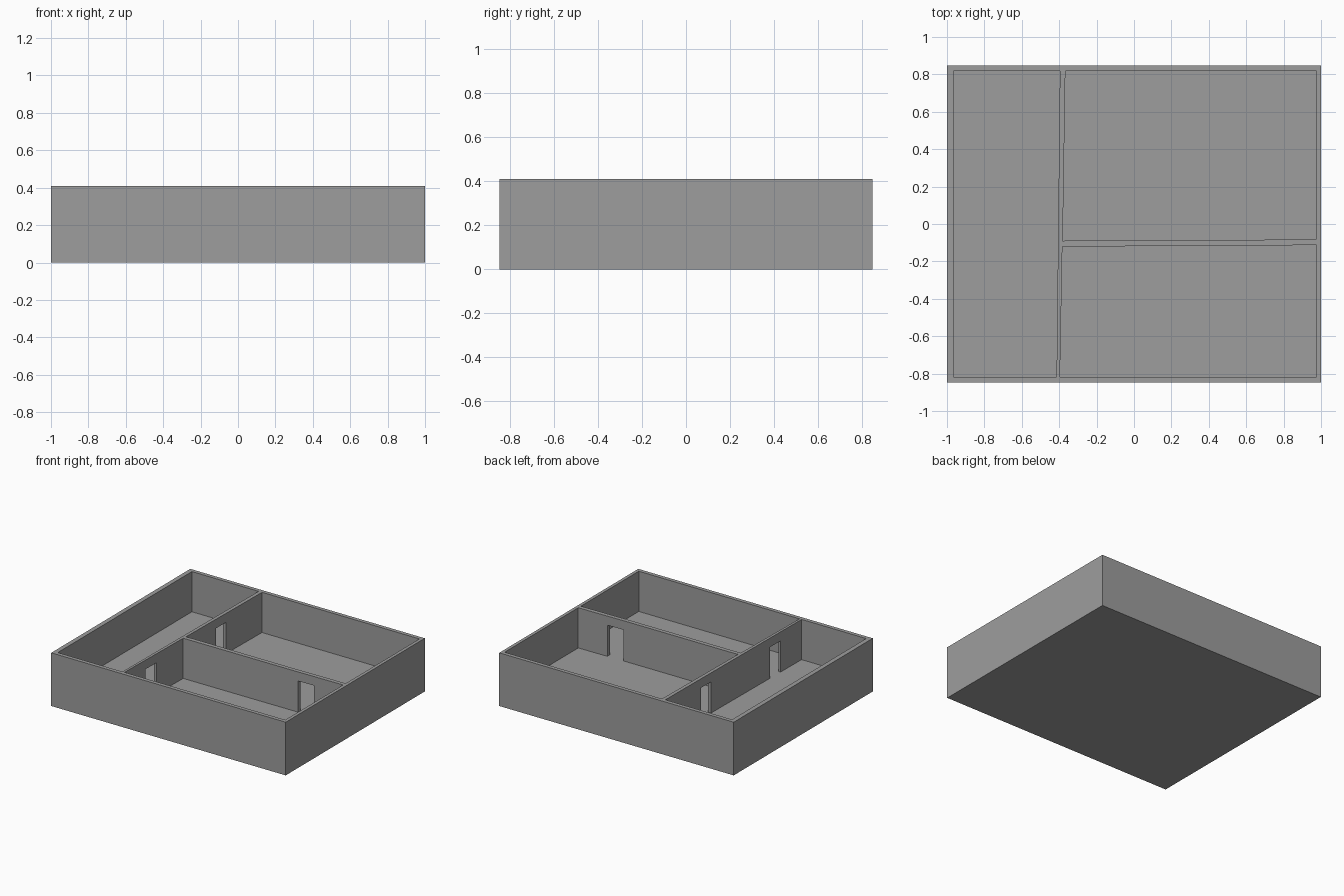
import bpy
import bmesh

cube = bpy.data.objects.get("Cube")
if cube:
    bpy.data.objects.remove(cube, do_unlink=True)

HEIGHT, FLOOR, DOOR_TOP = 0.41, 0.10, 0.34
HALF_X, HALF_Y = 1.0, 0.847

grey = bpy.data.materials.new("plain grey")
grey.use_nodes = True
colour = (0.34, 0.34, 0.34, 1)
grey.diffuse_color = colour
grey.node_tree.nodes["Principled BSDF"].inputs["Base Color"].default_value = colour


def prism(name, outline, bottom, top):
    """Extrude a counter-clockwise plan outline from bottom to top."""
    bm = bmesh.new()
    base = bm.faces.new([bm.verts.new((x, y, bottom)) for x, y in outline])
    walls = bmesh.ops.extrude_face_region(bm, geom=[base])
    for v in walls["geom"]:
        if isinstance(v, bmesh.types.BMVert):
            v.co.z = top
    bmesh.ops.recalc_face_normals(bm, faces=bm.faces)
    mesh = bpy.data.meshes.new(name)
    bm.to_mesh(mesh)
    bm.free()
    mesh.materials.append(grey)
    obj = bpy.data.objects.new(name, mesh)
    bpy.context.collection.objects.link(obj)
    return obj


def rect(x0, x1, y0, y1):
    return [(x0, y0), (x1, y0), (x1, y1), (x0, y1)]


# Solid block that becomes floor and walls
house = prism("house_walls_and_floor", rect(-HALF_X, HALF_X, -HALF_Y, HALF_Y), 0, HEIGHT)

# Rooms, with slightly skewed partitions between them
left, right, end = -0.965, 0.975, 0.817
rooms = {
    "long_room": [(left, -end), (-0.414, -end), (-0.396, end), (left, end)],
    "front_room": [(-0.396, -end), (right, -end), (right, -0.112),
                   (0.58, -0.117), (-0.383, -0.12)],
    "back_room": [(-0.381, -0.09), (-0.32, -0.087), (0.58, -0.086),
                  (right, -0.08), (right, end), (-0.367, end)],
}
# Doorways through the partitions
doors = {
    "front_doorway": rect(-0.46, -0.34, -0.565, -0.44),
    "back_doorway": rect(-0.46, -0.32, 0.267, 0.39),
    "cross_doorway": rect(0.595, 0.73, -0.16, -0.04),
}

cutters = [prism(n, o, FLOOR, HEIGHT + 0.1) for n, o in rooms.items()]
cutters += [prism(n, o, FLOOR, DOOR_TOP) for n, o in doors.items()]
for cutter in cutters:
    cutter.hide_render = True
    cut = house.modifiers.new(cutter.name, 'BOOLEAN')
    cut.operation = 'DIFFERENCE'
    cut.solver = 'EXACT'
    cut.object = cutter

# Bake the cuts and drop the cutters
bpy.context.view_layer.update()
graph = bpy.context.evaluated_depsgraph_get()
baked = bpy.data.meshes.new_from_object(house.evaluated_get(graph))
house.modifiers.clear()
house.data = baked
for cutter in cutters:
    bpy.data.objects.remove(cutter, do_unlink=True)
